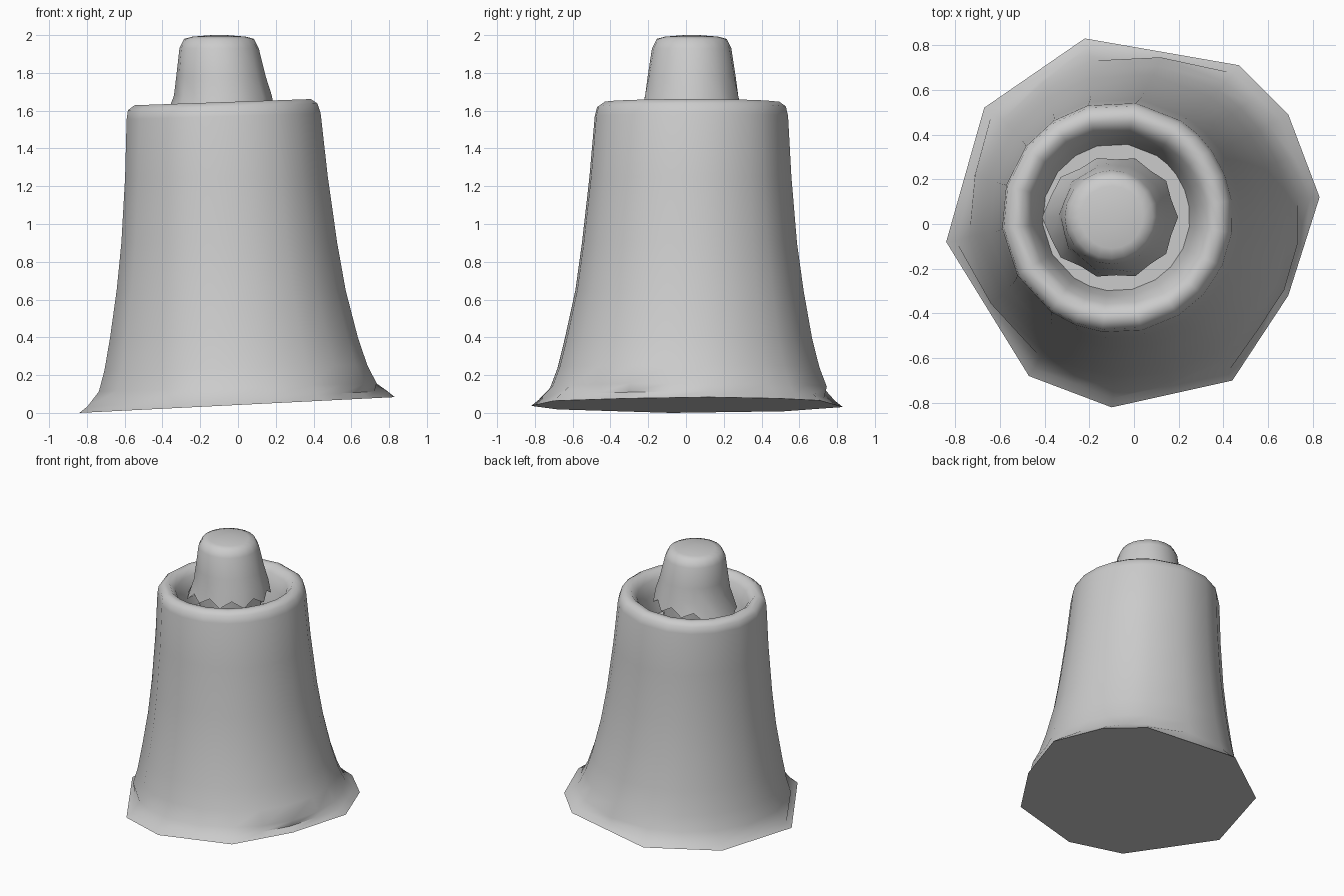
import bpy, bmesh, math

if "Cube" in bpy.data.objects:
    bpy.data.objects.remove(bpy.data.objects["Cube"])


def loft(name, rings, smooth=50):
    """Skin a stack of equal-length vertex rings and cap both ends."""
    bm = bmesh.new()
    rows = [[bm.verts.new(p) for p in ring] for ring in rings]
    n = len(rows[0])
    for a, b in zip(rows, rows[1:]):
        for i in range(n):
            j = (i + 1) % n
            bm.faces.new((a[i], a[j], b[j], b[i]))
    bm.faces.new(rows[0][::-1])
    bm.faces.new(rows[-1])
    bmesh.ops.recalc_face_normals(bm, faces=bm.faces)
    me = bpy.data.meshes.new(name)
    bm.to_mesh(me)
    bm.free()
    ob = bpy.data.objects.new(name, me)
    bpy.context.collection.objects.link(ob)
    bpy.ops.object.select_all(action='DESELECT')
    ob.select_set(True)
    bpy.context.view_layer.objects.active = ob
    bpy.ops.object.shade_smooth_by_angle(angle=math.radians(smooth))
    return ob


# Irregular ten-sided foot outline, with edge midpoints added
corners = [(0.83, 0.12), (0.69, 0.49), (0.47, 0.71), (-0.22, 0.83), (-0.67, 0.52),
           (-0.84, -0.08), (-0.47, -0.68), (-0.10, -0.82), (0.44, -0.70), (0.69, -0.32)]
foot = []
for (x0, y0), (x1, y1) in zip(corners, corners[1:] + corners[:1]):
    foot += [(x0, y0), ((x0 + x1) / 2, (y0 + y1) / 2)]
angles = [math.atan2(y, x) for x, y in foot]

# Bell body: tilted foot, flared wall, rounded rim and inner recess
rings = [[(x, y, 0.042 + 0.05 * x) for x, y in foot],
         [(x * 0.95, y * 0.95, 0.075 + 0.05 * x) for x, y in foot]]
# centre x, centre y, radius, height, slope along x
profile = [(0.0, 0.015, 0.74, 0.135, 0.03), (-0.01, 0.015, 0.70, 0.24, 0.02),
           (-0.02, 0.015, 0.66, 0.40, 0), (-0.035, 0.02, 0.61, 0.65, 0),
           (-0.045, 0.02, 0.575, 0.90, 0), (-0.06, 0.025, 0.54, 1.25, 0),
           (-0.075, 0.03, 0.517, 1.57, 0.03), (-0.08, 0.03, 0.505, 1.62, 0.035),
           (-0.08, 0.03, 0.47, 1.645, 0.035), (-0.08, 0.03, 0.43, 1.645, 0.035),
           (-0.08, 0.03, 0.39, 1.60, 0.035), (-0.08, 0.03, 0.355, 1.51, 0.03),
           (-0.08, 0.03, 0.33, 1.38, 0)]
for cx, cy, r, z, slope in profile:
    rings.append([(cx + r * math.cos(a), cy + r * math.sin(a),
                   z + slope * r * math.cos(a)) for a in angles])
loft("bell_body", rings)

# Stopper: domed cap widening to a scalloped skirt above a narrow stem
N = 20


def stopper_ring(cx, r, z, wave=0.0, drop=0.0, tip=0.0):
    pts = []
    for i in range(N):
        a = 2 * math.pi * i / N
        s = 1 if i % 2 == 0 else -1
        lean = max(0, -math.cos(a)) ** 3
        rr = r + s * wave + tip * lean
        pts.append((cx + rr * math.cos(a), 0.03 + rr * math.sin(a),
                    z - s * drop - tip * 1.6 * lean))
    return pts


loft("stopper", [
    stopper_ring(-0.10, 0.04, 2.0),
    stopper_ring(-0.10, 0.14, 1.992),
    stopper_ring(-0.10, 0.185, 1.98),
    stopper_ring(-0.10, 0.21, 1.93),
    stopper_ring(-0.09, 0.235, 1.78, 0.002),
    stopper_ring(-0.08, 0.252, 1.68, 0.007),
    stopper_ring(-0.08, 0.268, 1.60, 0.009, 0.025, 0.055),
    stopper_ring(-0.08, 0.22, 1.62, 0, 0, 0.03),
    stopper_ring(-0.08, 0.20, 1.37),
], 60)
